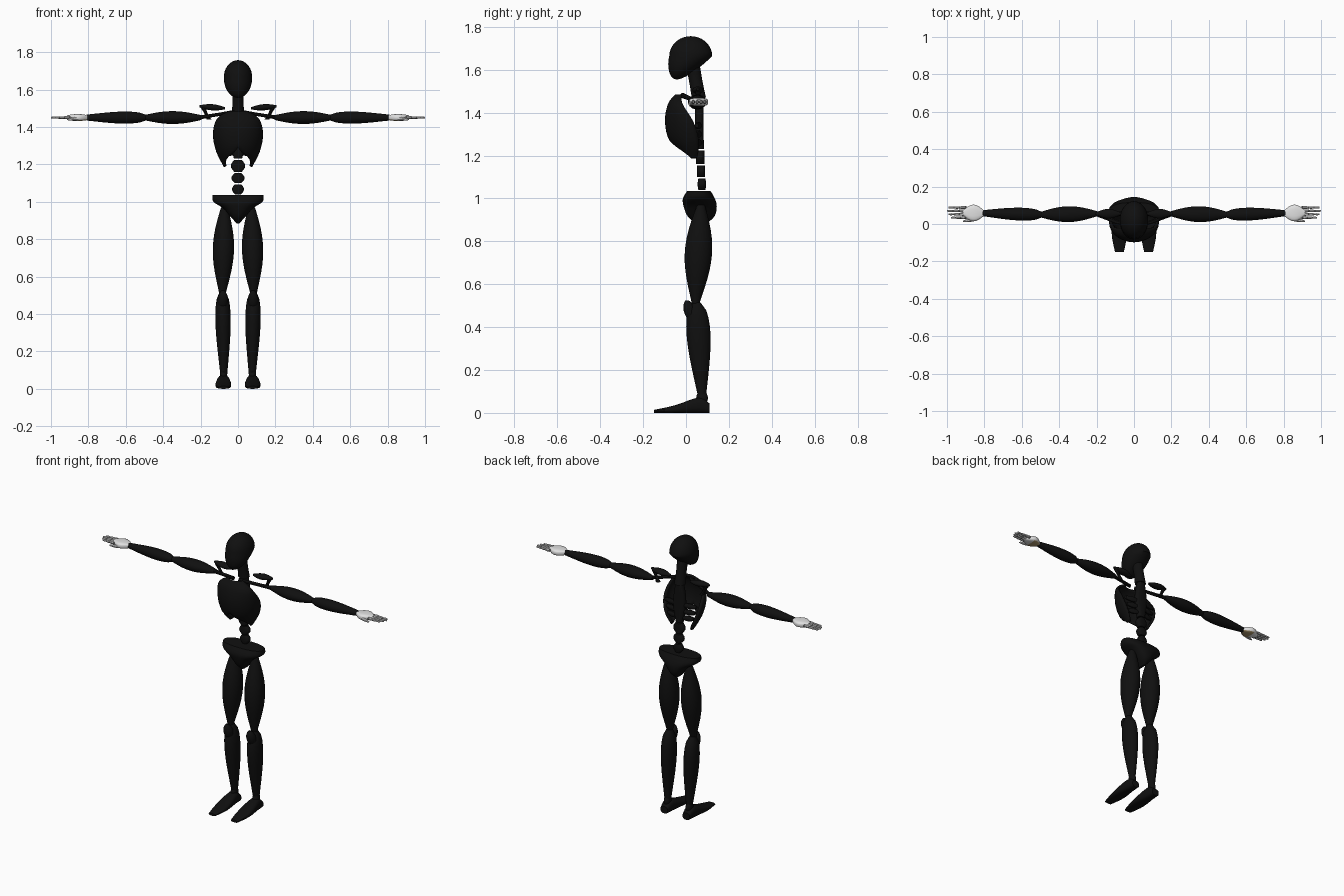
import bpy, bmesh
from math import sin, cos, pi, radians, copysign
from mathutils import Vector

cube = bpy.data.objects.get("Cube")
if cube:
    bpy.data.objects.remove(cube, do_unlink=True)


def make_material(name, red, green, blue):
    material = bpy.data.materials.new(name)
    material.use_nodes = True
    colour = (red, green, blue, 1)
    material.diffuse_color = colour
    material.node_tree.nodes["Principled BSDF"].inputs["Base Color"].default_value = colour
    return material


black = make_material("matte_black", .005, .005, .005)
white = make_material("hand_white", .75, .75, .75)
grey = make_material("joint_grey", .25, .25, .25)
tan = make_material("palm_tan", .4, .3, .15)


def finish(bm, name, material):
    """Turn a bmesh into a smooth-shaded object with sharp edges kept."""
    bmesh.ops.recalc_face_normals(bm, faces=bm.faces[:])
    mesh = bpy.data.meshes.new(name)
    bm.to_mesh(mesh)
    bm.free()
    mesh.materials.append(material)
    part = bpy.data.objects.new(name, mesh)
    bpy.context.collection.objects.link(part)
    for other in bpy.context.selected_objects:
        other.select_set(False)
    bpy.context.view_layer.objects.active = part
    part.select_set(True)
    bpy.ops.object.shade_smooth_by_angle(angle=radians(40))
    return part


def smooth_rows(rows, steps=4):
    """Fill in rows between the given ones along a smooth curve."""
    rows = [Vector(row) for row in rows]
    result = []
    for i, (here, there) in enumerate(zip(rows, rows[1:])):
        leave = (there - rows[max(i - 1, 0)]) / 2
        arrive = (rows[min(i + 2, len(rows) - 1)] - here) / 2
        for step in range(steps):
            t = step / steps
            ease = t * t * (3 - 2 * t)
            result.append(here.lerp(there, ease) + leave * t * (1 - t) ** 2
                          - arrive * t * t * (1 - t))
    return result + [rows[-1]]


def skin(name, axis, rows, material=black, side=1, sides=16, power=1):
    """Loft rings across an axis; each row is a centre and two half sizes."""
    bm = bmesh.new()
    across, along = [k for k in range(3) if k != "xyz".index(axis)]
    rings = []
    for row in rows:
        ring = []
        for k in range(sides):
            angle = 2 * pi * (k + .5) / sides
            point = Vector(row[:3])
            point[across] += row[3] * copysign(abs(cos(angle)) ** power, cos(angle))
            point[along] += row[4] * copysign(abs(sin(angle)) ** power, sin(angle))
            point.x *= side
            ring.append(bm.verts.new(point))
        rings.append(ring)
    for ring, following in zip(rings, rings[1:]):
        for k in range(sides):
            bm.faces.new((ring[k - 1], ring[k], following[k], following[k - 1]))
    bm.faces.new(rings[0])
    bm.faces.new(rings[-1])
    return finish(bm, name, material)


def limb(name, axis, start, end, belly, tip, skew=1, steps=12, **options):
    """A spindle that swells from its tips to a belly; skew below one moves the belly to the start."""
    rows = []
    for i in range(steps + 1):
        t = i / steps
        swell = sin(pi * t ** skew)
        sizes = [tip + (size - tip) * swell for size in belly]
        rows.append((*Vector(start).lerp(Vector(end), t), *sizes))
    return skin(name, axis, rows, **options)


# Head: a ball whose lower half narrows forward into the jaw
bm = bmesh.new()
bmesh.ops.create_uvsphere(bm, u_segments=24, v_segments=18, radius=1)
for vert in bm.verts:
    x, y, z = vert.co
    drop = max(0, -z)
    vert.co = (x * .076, .022 + y * (.1 - .035 * drop) - drop * .065,
               1.665 + z * (.092 if z > 0 else .11))
finish(bm, "head", black)
limb("neck", "z", (0, .06, 1.47), (0, .03, 1.63), (.03, .032), .034)

# Spine: stacked rounded blocks, narrower towards the pelvis
joints = (1.04, 1.1, 1.16, 1.23, 1.48)
for i, (low, high) in enumerate(zip(joints, joints[1:])):
    width = .028 + .003 * i
    depth = .074 - .004 * i
    limb("spine_%d" % (i + 1), "z", (0, depth, low), (0, depth, high - .007),
         (width + .005, .02), width * .6, steps=6, power=.7)

# Ribcage: open-backed shell, split at the lower front
bm = bmesh.new()
columns = 10
for side in (1, -1):
    grid = []
    for z, width, middle, depth in smooth_rows([(1.48, .045, -.02, .025), (1.44, .107, -.02, .057),
                                                (1.36, .127, .015, .106), (1.27, .11, .03, .1),
                                                (1.19, .07, .035, .03)]):
        gap = radians(75) * max(0, min(1, (1.28 - z) / .09))
        back = radians(90 + 80 * (1.48 - z))
        angles = [gap + (back - gap) * k / columns for k in range(columns + 1)]
        grid.append([bm.verts.new((side * width * sin(angle), middle - depth * cos(angle), z))
                     for angle in angles])
    for row, following in zip(grid, grid[1:]):
        for k in range(columns):
            bm.faces.new((row[k], row[k + 1], following[k + 1], following[k]))
bmesh.ops.remove_doubles(bm, verts=bm.verts[:], dist=.0005)
ribcage = finish(bm, "ribcage", black)
shell = ribcage.modifiers.new("thickness", "SOLIDIFY")
shell.thickness = .014
shell.offset = 0

# Pelvis: flared rim narrowing to a point
skin("pelvis", "z", smooth_rows([(0, .06, 1.035, .138, .055), (0, .06, 1, .132, .075),
                                 (0, .066, .965, .08, .078), (0, .07, .92, .04, .065),
                                 (0, .07, .885, .008, .03)]), sides=24, power=.8)

for side, tag in ((1, "left_"), (-1, "right_")):
    # Shoulder
    limb(tag + "shoulder_blade", "x", (.07, .055, 1.5), (.205, .055, 1.51),
         (.026, .017), .006, side=side)
    limb(tag + "blade_strut", "z", (.155, .06, 1.44), (.185, .055, 1.5),
         (.01, .01), .014, side=side, sides=8)
    limb(tag + "collarbone", "x", (.02, -.015, 1.48), (.21, .055, 1.45),
         (.012, .01), .012, side=side, sides=8)
    for i in range(3):
        z = 1.34 - .04 * i
        limb(tag + "back_rib_%d" % (i + 1), "x", (.02, .065, z), (.11 - .01 * i, .05, z),
             (.013, .018), .01, side=side, sides=8)

    # Arm
    limb(tag + "upper_arm", "x", (.195, .055, 1.45), (.505, .05, 1.45),
         (.043, .035), .013, side=side)
    limb(tag + "forearm", "x", (.495, .05, 1.45), (.81, .058, 1.45),
         (.035, .033), .016, skew=.65, side=side)

    # Palm with a tan underside
    palm = limb(tag + "palm", "x", (.8, .058, 1.45), (.915, .06, 1.45),
                (.045, .019), .012, side=side, power=.6)
    palm.data.materials.append(tan)
    for face in palm.data.polygons:
        if face.normal.z < -.6 and abs(face.center.x) < .87:
            face.material_index = 1

    # Fingers: three white segments with grey knuckles
    for i in range(4):
        y = .034 + .018 * i
        length = (.1 - .007 * abs(i - 2) ** 1.6) / 3
        for j in range(3):
            label = "%d_%d" % (i + 1, j + 1)
            base = .9 + length * j
            radius = .009 - .0015 * j
            limb(tag + "finger_" + label, "x", (base, y, 1.45), (base + length, y, 1.45),
                 (radius, radius), radius * .7, steps=4, material=white, side=side, sides=8)
            limb(tag + "knuckle_" + label, "x", (base - .004, y, 1.45), (base + .004, y, 1.45),
                 (radius, radius), radius * .8, steps=2, material=grey, side=side, sides=8)
    limb(tag + "thumb", "x", (.825, .03, 1.446), (.915, .014, 1.44),
         (.011, .01), .004, material=white, side=side, sides=8)
    palm.data.materials[0] = white

    # Leg
    limb(tag + "thigh", "z", (.083, .045, .51), (.073, .07, .97),
         (.058, .065), .018, skew=1.05, side=side)
    limb(tag + "shin", "z", (.082, .05, .515), (.076, .075, .07),
         (.042, .057), .018, skew=.6, side=side)
    limb(tag + "kneecap", "z", (.08, .005, .525), (.082, .04, .4),
         (.029, .03), .008, skew=.8, side=side)
    limb(tag + "ankle", "z", (.077, .075, .04), (.077, .075, .1),
         (.02, .028), .016, steps=6, side=side)

    # Foot: flat sole, so each section's centre sits at its own half height
    foot = smooth_rows([(.11, .025, .022), (.06, .033, .036), (-.05, .042, .018), (-.15, .024, .007)])
    skin(tag + "foot", "y", [(.078, y, height, width, height) for y, width, height in foot],
         side=side, power=.7)
